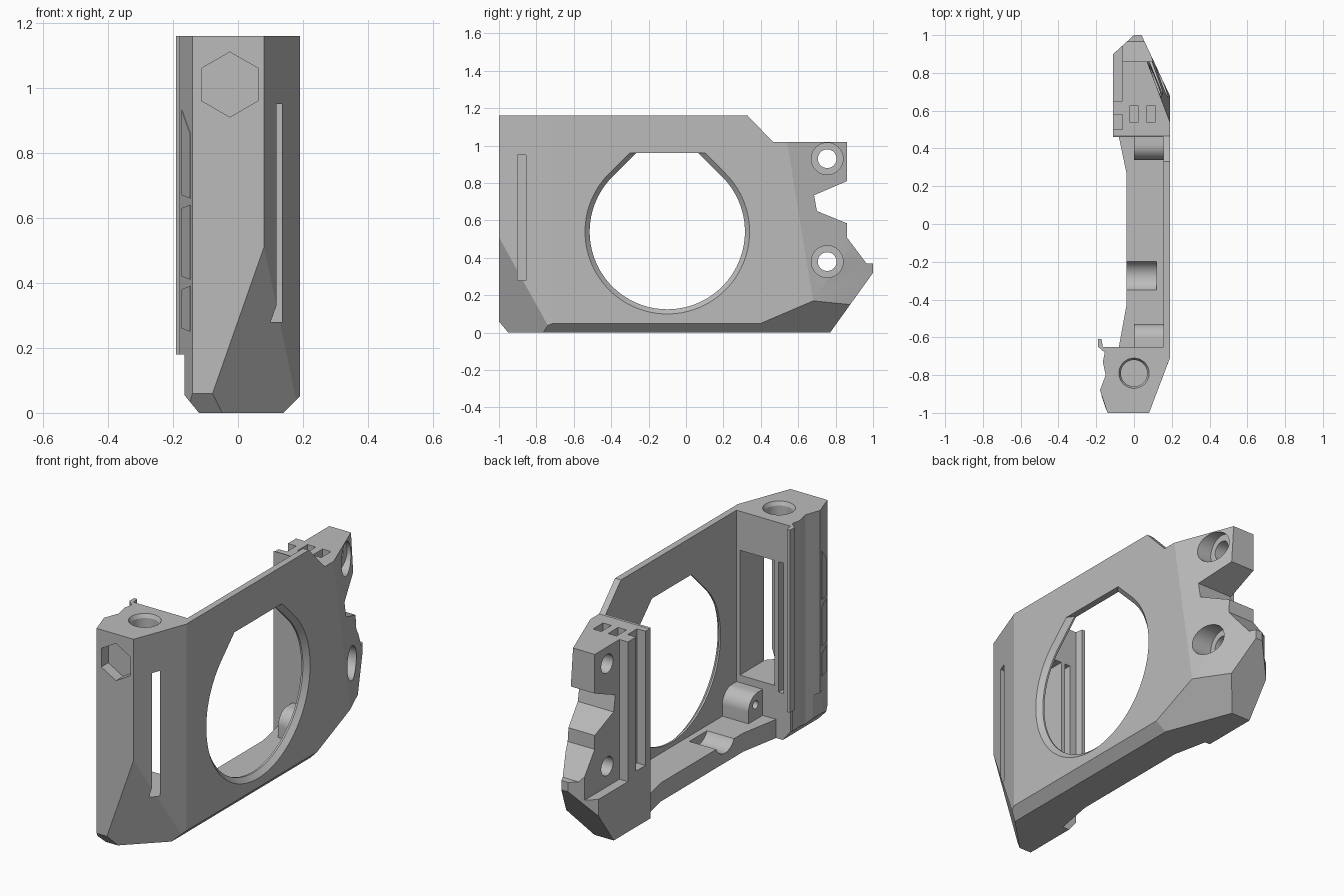
import bpy, bmesh
from math import cos, sin, radians, pi
from mathutils import Vector

default = bpy.data.objects.get("Cube")
if default:
    bpy.data.objects.remove(default, do_unlink=True)

gray = bpy.data.materials.new("matte gray")
gray.use_nodes = True
color = (0.5, 0.5, 0.5, 1)
gray.diffuse_color = color
gray.node_tree.nodes["Principled BSDF"].inputs["Base Color"].default_value = color


def loft(name, ring_a, ring_b):
    """Solid between two matching rings of 3D points."""
    bm = bmesh.new()
    a = [bm.verts.new(p) for p in ring_a]
    b = [bm.verts.new(p) for p in ring_b]
    bm.faces.new(a)
    bm.faces.new(b)
    for i in range(len(a)):
        j = (i + 1) % len(a)
        bm.faces.new((a[i], a[j], b[j], b[i]))
    bmesh.ops.recalc_face_normals(bm, faces=bm.faces)
    mesh = bpy.data.meshes.new(name)
    bm.to_mesh(mesh)
    bm.free()
    mesh.materials.append(gray)
    ob = bpy.data.objects.new(name, mesh)
    bpy.context.collection.objects.link(ob)
    return ob


def at(axis, t, p):
    return [(t, *p), (p[0], t, p[1]), (*p, t)][axis]


def prism(name, axis, outline, lo, hi):
    return loft(name, [at(axis, lo, p) for p in outline], [at(axis, hi, p) for p in outline])


def box(x, y, z):
    return prism("box", 2, [(x[0], y[0]), (x[1], y[0]), (x[1], y[1]), (x[0], y[1])], *z)


def ring(center, r, n=64, turn=0.0):
    return [(center[0] + r * cos(turn + 2 * pi * i / n),
             center[1] + r * sin(turn + 2 * pi * i / n)) for i in range(n)]


def combine(target, tool, op):
    """Apply a boolean and discard the tool."""
    mod = target.modifiers.new(op, "BOOLEAN")
    mod.operation, mod.solver, mod.object = op, "EXACT", tool
    graph = bpy.context.evaluated_depsgraph_get()
    mesh = bpy.data.meshes.new_from_object(target.evaluated_get(graph))
    target.modifiers.clear()
    target.data = mesh
    bpy.data.objects.remove(tool, do_unlink=True)


def slice_off(target, a, b, c, outside):
    """Remove everything beyond the plane a-b-c on the side of the outside point."""
    a, b, c = Vector(a), Vector(b), Vector(c)
    n = (b - a).cross(c - a).normalized()
    if n.dot(Vector(outside) - a) < 0:
        n = -n
    u = (b - a).normalized()
    v = n.cross(u)
    base = [a + 4 * (i * u + j * v) for i, j in ((-1, -1), (1, -1), (1, 1), (-1, 1))]
    combine(target, loft("slab", base, [p + 4 * n for p in base]), "DIFFERENCE")


# Outer wall with both columns, one plan outline
body = prism("bracket_body", 2, [
    (-.14, -1), (.08, -1), (.19, -.71), (.19, .68), (.04, 1), (0, 1), (-.11, .9),
    (-.11, .46), (.155, .46), (.155, -.65), (-.165, -.65), (-.172, -.61),
    (-.19, -.61), (-.19, -.65), (-.155, -.68), (-.165, -.73), (-.15, -.8),
    (-.18, -.88)], -.1, 1.3)

# Bottom rail between the columns
combine(body, prism("rail", 2, [
    (.17, -.7), (.17, .5), (-.085, .5), (-.08, .46), (-.04, .27), (-.04, -.43),
    (-.08, -.65), (-.085, -.7)], -.05, .1), "UNION")

# Rounded corner bosses beside each column
for wall, s in ((-.65, 1), (.46, -1)):
    arc = [(wall + s * (.04 + .08 * sin(radians(t))), .16 + .08 * cos(radians(t)))
           for t in range(0, 91, 6)]
    outline = [(wall - s * .03, .24)] + arc + [(wall + s * .12, .05), (wall - s * .03, .05)]
    combine(body, prism("boss", 0, outline, 0, .17), "UNION")
    combine(body, prism("pin", 0, ring((wall + s * .06, .18), .022, 24), -.02, .1), "DIFFERENCE")

# Side silhouette
combine(body, prism("silhouette", 0, [
    (-.95, 0), (.77, 0), (1, .32), (1, .37), (.965, .37), (.86, .51), (.86, .585),
    (.7, .65), (.685, .735), (.86, .81), (.86, 1.02), (.465, 1.02), (.33, 1.16),
    (-1, 1.16), (-1, .06)], -.4, .4), "INTERSECT")

# Slanted outer faces
slice_off(body, (.19, .54, 1.02), (.19, .68, .17), (.065, .87, 1.02), (1, 1, 1))
slice_off(body, (.08, -1, .51), (-.08, -1, .055), (.19, -.73, .045), (1, -2, 0))
slice_off(body, (.19, 0, .05), (.19, .3, .05), (.14, 0, 0), (1, 0, -1))
slice_off(body, (.19, .4, .05), (.19, .68, .17), (.114, .88, .17), (1, .7, -1))
slice_off(body, (-.165, 0, .055), (-.165, 1, .055), (-.12, 0, 0), (-1, 0, -1))


# Large teardrop opening with outer bevel
def teardrop(x, r):
    cy, cz, top = -.1, .54, .96
    arc = [(x, cy + r * cos(radians(a)), cz + r * sin(radians(a))) for a in range(-225, 46, 3)]
    half = r * 2 ** .5 - (top - cz)
    return arc + [(x, cy + half, top), (x, cy - half, top)]


combine(body, loft("opening", teardrop(.1, .415), teardrop(.3, .415)), "DIFFERENCE")
combine(body, loft("bevel", teardrop(.165, .415), teardrop(.2, .45)), "DIFFERENCE")

# Scoop in the rail
combine(body, prism("scoop", 0, ring((-.275, .135), .083), -.1, .12), "DIFFERENCE")

# Front column: lip underside, screw hole, nut recess, rear pocket
combine(body, box((-.4, -.165), (-1.1, -.5), (-.1, .18)), "DIFFERENCE")
combine(body, prism("screw", 2, ring((0, -.79), .07), 1.0, 1.3), "DIFFERENCE")
combine(body, loft("countersink", [(*p, 1.14) for p in ring((0, -.79), .07)],
                   [(*p, 1.18) for p in ring((0, -.79), .09)]), "DIFFERENCE")
combine(body, prism("nut", 1, ring((-.025, 1.01), .1, 6, pi / 2), -1.1, -.94), "DIFFERENCE")
combine(body, box((-.07, .135), (-.9, -.6), (.28, .95)), "DIFFERENCE")
combine(body, box((-.125, -.095), (-.69, -.6), (.25, .95)), "DIFFERENCE")

# Rear column: cross holes with counterbores, back relief, slot, tie loop
for z in (.93, .38):
    combine(body, prism("bolt", 0, ring((.755, z), .05), -.3, .3), "DIFFERENCE")
    combine(body, prism("bore", 0, ring((.755, z), .085), .06, .3), "DIFFERENCE")
combine(body, box((-.3, -.06), (.65, 1.1), (.27, 1.2)), "DIFFERENCE")
combine(body, box((-.3, -.06), (.5, .58), (.3, 1.2)), "DIFFERENCE")
for x in (0, .09):
    combine(body, box((x - .025, x + .025), (.54, .625), (.95, 1.2)), "DIFFERENCE")

# Thin panels on the slanted front-left face
start, end = Vector((-.14, -1)), Vector((-.18, -.88))
along, out = (end - start).normalized(), Vector((-.95, -.316)) * .004
near, far = start + along * .02, start + along * .1
panels = []
for i, (z0, z1, slope) in enumerate(((.25, .39, -.01), (.41, .64, -.01), (.66, .86, .07))):
    quad = [(*near, z0), (*far, z0 + .01), (*far, z1 + slope), (*near, z1)]
    shift = Vector((*out, 0))
    panels.append(loft(f"side_panel_{i + 1}", [Vector(p) - shift for p in quad],
                       [Vector(p) + shift * .5 for p in quad]))

# Crisp edges, smooth bores
bpy.ops.object.select_all(action="DESELECT")
for ob in [body] + panels:
    ob.select_set(True)
bpy.context.view_layer.objects.active = body
bpy.ops.object.shade_smooth_by_angle(angle=radians(15))
